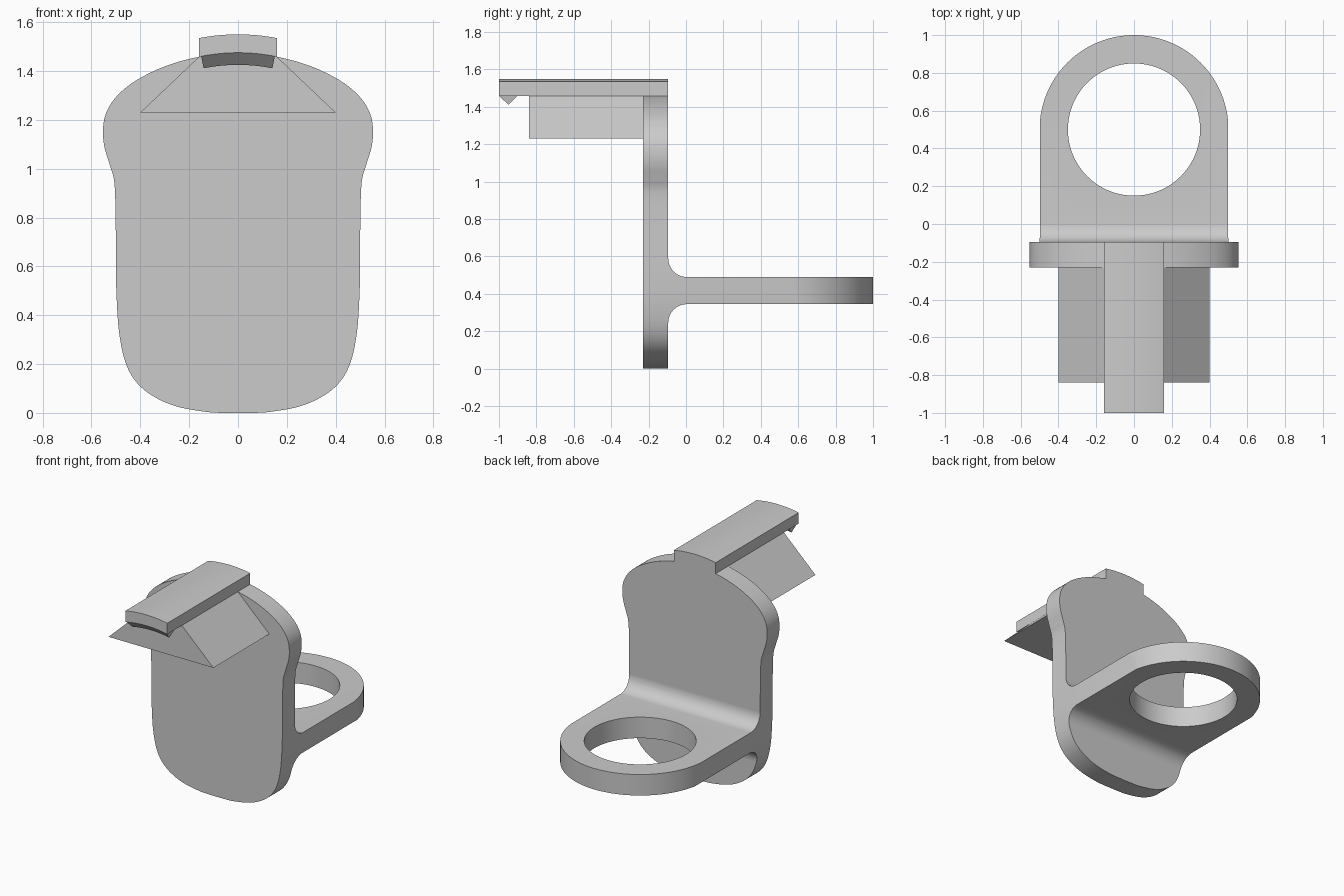
import bpy, bmesh, math
from mathutils import Vector

cube = bpy.data.objects.get("Cube")
if cube:
    bpy.data.objects.remove(cube, do_unlink=True)

grey = bpy.data.materials.new("plain grey")
grey.use_nodes = True
colour = (0.6, 0.6, 0.6, 1)
grey.diffuse_color = colour
grey.node_tree.nodes["Principled BSDF"].inputs["Base Color"].default_value = colour

FRONT, BACK = -0.23, -0.095      # plate faces
ARC_Z = 0.7                      # centre height of the rail curvature


def prism(name, profile, axis, start, end):
    """Extrude a closed 2D profile along an axis."""
    def place(p, d):
        v = list(p)
        v.insert("xyz".index(axis), d)
        return v
    bm = bmesh.new()
    face = bm.faces.new([bm.verts.new(place(p, start)) for p in profile])
    side = bmesh.ops.extrude_face_region(bm, geom=[face])["geom"]
    move = Vector(place((0, 0), end - start))
    bmesh.ops.translate(bm, vec=move, verts=[g for g in side if isinstance(g, bmesh.types.BMVert)])
    bmesh.ops.recalc_face_normals(bm, faces=bm.faces)
    mesh = bpy.data.meshes.new(name)
    bm.to_mesh(mesh)
    bm.free()
    obj = bpy.data.objects.new(name, mesh)
    bpy.context.collection.objects.link(obj)
    mesh.materials.append(grey)
    return obj


def arc(cx, cy, r, a0, a1, n):
    angles = [math.radians(a0 + (a1 - a0) * i / n) for i in range(n + 1)]
    return [(cx + r * math.cos(a), cy + r * math.sin(a)) for a in angles]


def spline(points, steps=6):
    """Smooth curve through the points."""
    p = [Vector(q) for q in [points[0]] + points + [points[-1]]]
    out = []
    for a, b, c, d in zip(p, p[1:], p[2:], p[3:]):
        for i in range(steps):
            t = i / steps
            out.append(tuple(0.5 * (2 * b + (c - a) * t + (2 * a - 5 * b + 4 * c - d) * t * t
                                    + (3 * b - a - 3 * c + d) * t ** 3)))
    return out + [points[-1]]


def combine(obj, operation, cutter):
    mod = obj.modifiers.new("cut", "BOOLEAN")
    mod.operation, mod.object, mod.solver = operation, cutter, "EXACT"
    select(obj)
    bpy.ops.object.modifier_apply(modifier=mod.name)
    bpy.data.objects.remove(cutter, do_unlink=True)


def select(obj):
    bpy.ops.object.select_all(action="DESELECT")
    obj.select_set(True)
    bpy.context.view_layer.objects.active = obj


# Curved seam between the rail and the parts under it, right to left
spread = math.degrees(math.asin(0.16 / 0.777))
seam = arc(0, ARC_Z, 0.775, 90 - spread, 90 + spread, 16)

# Back plate with a waisted outline
half = spline([(0.05, 0), (0.13, 0.004), (0.254, 0.027), (0.35, 0.07), (0.418, 0.128),
               (0.462, 0.21), (0.487, 0.33), (0.497, 0.47), (0.5, 0.6), (0.501, 0.78),
               (0.506, 0.94), (0.525, 1.015), (0.546, 1.085), (0.553, 1.15), (0.543, 1.22),
               (0.505, 1.287), (0.435, 1.35), (0.336, 1.404), (0.24, 1.439), seam[0]])
outline = half + seam[1:-1] + [(-x, z) for x, z in reversed(half)]
plate = prism("back_plate", outline, "y", FRONT, BACK)

# Shelf with filleted root, rounded end and round opening
r = 0.1
shelf_side = (arc(BACK + r, 0.49 + r, r, 180, 270, 12) + [(1.2, 0.49), (1.2, 0.345)]
              + arc(BACK + r, 0.345 - r, r, 90, 180, 12))
shelf = prism("ring_shelf", shelf_side, "x", -0.7, 0.7)
plan = [(-0.5, -0.3), (0.5, -0.3)] + arc(0, 0.5, 0.5, 0, 180, 64)
combine(shelf, "INTERSECT", prism("plan_cutter", plan, "z", 0, 1))
combine(shelf, "INTERSECT", prism("outline_cutter", outline, "y", -0.4, 1.3))
combine(shelf, "DIFFERENCE", prism("hole_cutter", arc(0, 0.5, 0.35, 0, 360, 96)[:-1], "z", 0, 1))

# Top rail with a gently arched section
tip = math.degrees(math.asin(0.16 / 0.85))
rail = prism("top_rail", seam + arc(0, ARC_Z, 0.85, 90 + tip, 90 - tip, 16), "y", -1, BACK)

# Wedge support under the rail
wedge = prism("wedge_support", [(-0.4, 1.23), (0.4, 1.23)] + seam, "y", -0.84, FRONT)

# Catch: triangular section swept along the rail curvature
bm = bmesh.new()
loops = []
for x, z in arc(0, 0, 1, 90 - 11.2, 90 + 11.2, 16):
    loops.append([bm.verts.new((x * d, y, ARC_Z + z * d))
                  for y, d in ((-1, 0.775), (-0.95, 0.725), (-0.9, 0.775))])
for a, b in zip(loops, loops[1:]):
    for i in range(3):
        j = (i + 1) % 3
        bm.faces.new((a[i], a[j], b[j], b[i]))
bm.faces.new(loops[0])
bm.faces.new(loops[-1])
bmesh.ops.recalc_face_normals(bm, faces=bm.faces)
mesh = bpy.data.meshes.new("rail_catch")
bm.to_mesh(mesh)
bm.free()
mesh.materials.append(grey)
catch = bpy.data.objects.new("rail_catch", mesh)
bpy.context.collection.objects.link(catch)

for obj in (plate, shelf, rail, wedge, catch):
    select(obj)
    bpy.ops.object.shade_smooth_by_angle(angle=math.radians(30))
